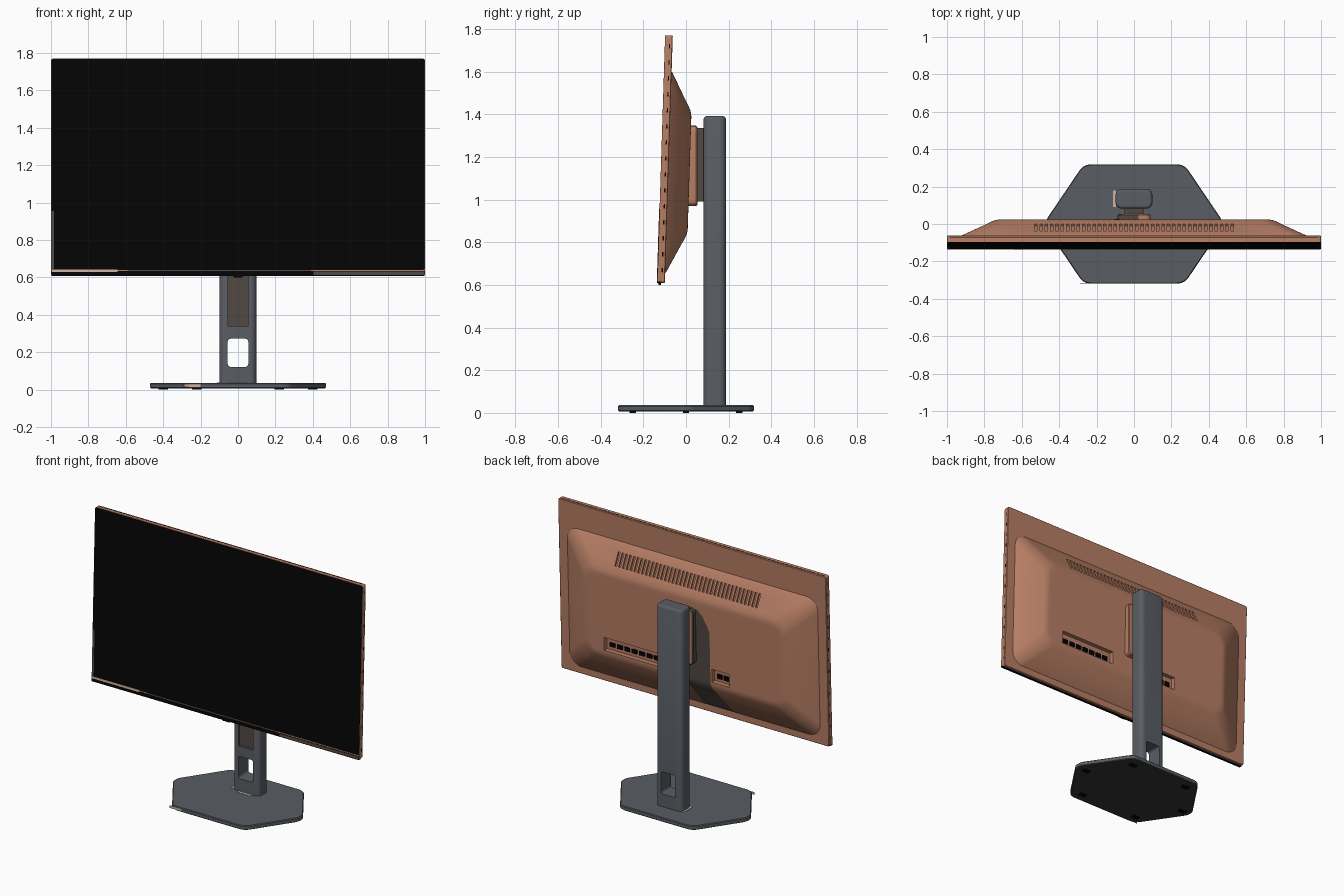
import bpy, bmesh, math
from mathutils import Vector, Matrix

if "Cube" in bpy.data.objects:
    bpy.data.objects.remove(bpy.data.objects["Cube"])


def material(name, r, g, b):
    m = bpy.data.materials.new(name)
    m.diffuse_color = (r, g, b, 1)
    m.use_nodes = True
    m.node_tree.nodes["Principled BSDF"].inputs["Base Color"].default_value = m.diffuse_color
    return m


COPPER = material("copper_plastic", 0.48, 0.212, 0.13)
GREY = material("slate_grey", 0.10, 0.11, 0.127)
BLACK = material("black", 0.0015, 0.0015, 0.0015)
DARK = material("dark_rubber", 0.036, 0.036, 0.04)
TAUPE = material("dark_taupe", 0.085, 0.066, 0.055)
PALE = material("pale_beige", 0.62, 0.45, 0.36)

I = Matrix.Identity(4)
# Panel frame: local y is depth behind the glass, local z is height above its lower edge
PANEL = Matrix.Translation((0, -0.135, 0.61)) @ Matrix.Rotation(math.radians(-1.83), 4, 'X')


def finish(name, bm, mats, mtx=I):
    bmesh.ops.transform(bm, matrix=mtx, verts=bm.verts)
    bmesh.ops.recalc_face_normals(bm, faces=bm.faces)
    me = bpy.data.meshes.new(name)
    bm.to_mesh(me)
    bm.free()
    for m in mats:
        me.materials.append(m)
    ob = bpy.data.objects.new(name, me)
    bpy.context.collection.objects.link(ob)
    return ob


def round_poly(pts, r, seg=6):
    """Closed 2D outline with circular corners."""
    pts = [Vector(p) for p in pts]
    out = []
    for i, p in enumerate(pts):
        a = (pts[i - 1] - p).normalized()
        b = (pts[(i + 1) % len(pts)] - p).normalized()
        half = a.angle(b) / 2
        c = p + (a + b).normalized() * (r / math.sin(half))
        t = r / math.tan(half)
        v0, v1 = p + a * t - c, p + b * t - c
        for k in range(seg + 1):
            out.append(c + v0.lerp(v1, k / seg).normalized() * r)
    return out


def rect(x, lo, hi, r, seg=6):
    return round_poly([(-x, lo), (x, lo), (x, hi), (-x, hi)], r, seg)


def loft(name, rings, mats, mtx=I, axis='Z'):
    """Skin a stack of (level, outline) pairs along an axis and cap both ends."""
    bm = bmesh.new()
    loops = []
    for lv, ring in rings:
        loops.append([bm.verts.new((p.x, lv, p.y) if axis == 'Y' else (p.x, p.y, lv)) for p in ring])
    n = len(loops[0])
    for a, b in zip(loops, loops[1:]):
        for i in range(n):
            j = (i + 1) % n
            bm.faces.new((a[i], a[j], b[j], b[i]))
    bm.faces.new(loops[0])
    bm.faces.new(loops[-1])
    return finish(name, bm, mats, mtx)


def boxes(name, items, mats, mtx=I):
    """One object from (centre, size) boxes."""
    bm = bmesh.new()
    for c, s in items:
        bmesh.ops.create_cube(bm, size=1, matrix=Matrix.Translation(c) @ Matrix.Diagonal((*s, 1)))
    return finish(name, bm, mats, mtx)


def cut(ob, cutter):
    cutter.hide_render = True
    mod = ob.modifiers.new("cut", 'BOOLEAN')
    mod.object = cutter
    mod.operation = 'DIFFERENCE'
    mod.solver = 'EXACT'
    bpy.context.view_layer.objects.active = ob
    bpy.ops.object.modifier_apply(modifier=mod.name)
    bpy.data.objects.remove(cutter)


def smooth(ob, deg=30):
    bpy.ops.object.select_all(action='DESELECT')
    ob.select_set(True)
    bpy.context.view_layer.objects.active = ob
    bpy.ops.object.shade_smooth_by_angle(angle=math.radians(deg))


# ---- Panel: copper frame, black glass, chin and seam
TOP = 1.161
frame = loft("panel_frame", [
    (0.001, rect(1.0, 0, TOP, 0.012, 4)),
    (0.033, rect(1.0, 0, TOP, 0.012, 4)),
    (0.036, rect(0.997, 0.003, TOP - 0.003, 0.010, 4))], [COPPER], PANEL, 'Y')
loft("screen_glass", [(0.0, rect(0.998, 0.030, TOP - 0.002, 0.010, 4)),
                      (0.003, rect(0.998, 0.030, TOP - 0.002, 0.010, 4))], [BLACK], PANEL, 'Y')
boxes("chin_bar", [((0, 0.009, 0.011), (1.996, 0.019, 0.025))], [BLACK], PANEL)
boxes("chin_sensor", [((0, 0.012, -0.004), (0.05, 0.014, 0.010))], [BLACK], PANEL)
boxes("chin_right_plate", [((0.7, -0.001, 0.012), (0.59, 0.002, 0.018)),
                           ((-0.1, -0.001, 0.027), (0.98, 0.002, 0.007))], [TAUPE], PANEL)
boxes("chin_left_plate", [((-0.82, -0.001, 0.026), (0.35, 0.002, 0.014))], [PALE], PANEL)
boxes("screen_left_edge", [((-0.990, -0.001, 0.19), (0.014, 0.002, 0.31))], [TAUPE], PANEL)
boxes("frame_top_seam", [((0, 0.024, TOP - 0.002), (1.97, 0.004, 0.005))], [BLACK], PANEL)
boxes("frame_side_slots", [((sx * 0.999, 0.022, 0.06 + 0.075 * i), (0.003, 0.006, 0.02))
                           for sx in (-1, 1) for i in range(15)], [BLACK], PANEL)

# ---- Rear housing: (depth, half width, bottom, top, corner radius)
housing = loft("rear_housing", [(d, rect(x, lo, hi, r, 8)) for d, x, lo, hi, r in (
    (0.030, 0.940, 0.043, 0.995, 0.085),
    (0.040, 0.932, 0.050, 0.987, 0.085),
    (0.107, 0.795, 0.183, 0.857, 0.085),
    (0.120, 0.771, 0.206, 0.834, 0.085),
    (0.129, 0.752, 0.226, 0.814, 0.080),
    (0.134, 0.735, 0.244, 0.796, 0.075),
    (0.135, 0.722, 0.258, 0.782, 0.070),
    (0.135, 0.705, 0.273, 0.767, 0.060))], [COPPER], PANEL, 'Y')

# Port bays recessed into the housing, with dark sockets inside
BAYS = [(0.395, 0.42), (-0.265, 0.13)]
for cx, w in BAYS:
    cut(housing, boxes("bay_cutter", [((cx, 0.135, 0.312), (w, 0.06, 0.088))], [COPPER], PANEL))
sockets = [((0.23 + 0.055 * i, 0.109, 0.305), (0.038, 0.010, 0.026)) for i in range(7)]
sockets += [((-0.24 - 0.05 * i, 0.109, 0.305), (0.034, 0.010, 0.030)) for i in range(2)]
boxes("port_sockets", sockets, [BLACK], PANEL)

# Long vent slots cut into the upper slope of the housing
SLOPE = PANEL @ Matrix.Translation((0, 0.04, 0.987)) @ Matrix.Rotation(math.atan(0.515), 4, 'X')
cut(housing, boxes("vent_cutter", [((-0.525 + 1.05 * i / 37, 0, -0.105), (0.014, 0.024, 0.090))
                                   for i in range(38)], [COPPER], SLOPE))

# Dark strip down the housing beside the column: (depth, height, outer x, inner x)
bm = bmesh.new()
rows = [[bm.verts.new((x, d + 0.002, h - 0.002)) for x in (x0, x1)] for d, h, x0, x1 in (
    (0.135, 0.740, -0.10, 0), (0.135, 0.700, -0.14, 0), (0.135, 0.640, -0.175, 0),
    (0.135, 0.600, -0.19, 0), (0.135, 0.258, -0.19, 0), (0.134, 0.244, -0.195, 0),
    (0.129, 0.226, -0.20, -0.01), (0.120, 0.206, -0.21, -0.015),
    (0.107, 0.183, -0.225, -0.02), (0.042, 0.053, -0.30, -0.08))]
for a, b in zip(rows, rows[1:]):
    bm.faces.new((a[0], a[1], b[1], b[0]))
strip = finish("housing_dark_strip", bm, [TAUPE], PANEL)
if strip.data.polygons[0].normal.y < 0:
    strip.data.flip_normals()

# ---- Mount between panel and stand, dark on one side
mount = loft("mount_plate", [
    (0.000, rect(0.088, 0.970, 1.345, 0.025)),
    (0.048, rect(0.088, 0.970, 1.345, 0.025)),
    (0.054, rect(0.082, 0.976, 1.339, 0.019))], [COPPER, TAUPE], I, 'Y')
for f in mount.data.polygons:
    f.material_index = 1 if f.center.x < -0.04 else 0
boxes("mount_top_cover", [((-0.02, 0.024, 1.3455), (0.09, 0.046, 0.002))], [TAUPE])
boxes("mount_bracket", [((0, 0.074, 1.163), (0.10, 0.052, 0.345))], [TAUPE])

# ---- Column with a front channel and a cable hole
column = loft("stand_column", [(z, rect(0.098 - i, 0.082 + i, 0.188 - i, 0.032 - i)) for z, i in (
    (0.030, 0), (1.376, 0), (1.384, 0.003), (1.389, 0.007), (1.391, 0.012), (1.391, 0.018))], [GREY])
cut(column, boxes("channel_cutter", [((0, 0.082, 0.84), (0.11, 0.03, 1.0))], [GREY]))
hole = rect(0.055, 0.122, 0.272, 0.016)
cut(column, loft("hole_cutter", [(0.0, hole), (0.3, hole)], [GREY], I, 'Y'))
boxes("channel_lining", [((0, 0.098, 0.84), (0.108, 0.008, 0.998))], [TAUPE])

# ---- Hexagonal base with a dark underside, pale trim and six feet
HEX = [(0.27, 0.318), (-0.27, 0.318), (-0.485, 0), (-0.27, -0.318), (0.27, -0.318), (0.485, 0)]
base = loft("stand_base", [(z, round_poly([(x * k, y * k) for x, y in HEX], 0.07 * k)) for z, k in (
    (0.007, 0.988), (0.011, 1), (0.031, 1), (0.036, 0.988))], [GREY, DARK])
for f in base.data.polygons:
    f.material_index = 1 if f.normal.z < -0.9 else 0
boxes("base_trim", [((-0.104, 0.135, 0.0365), (0.014, 0.09, 0.003)),
                    ((0, 0.075, 0.0365), (0.10, 0.022, 0.003)),
                    ((-0.245, -0.3175, 0.021), (0.09, 0.003, 0.016))], [PALE])
feet = [((x, y, 0.004), (0.05, 0.03, 0.008)) for x in (-0.22, 0.22) for y in (-0.25, 0.25)]
feet += [((x, 0, 0.004), (0.05, 0.03, 0.008)) for x in (-0.4, 0.4)]
boxes("base_feet", feet, [BLACK])

for ob in (frame, housing, mount, column, base):
    smooth(ob)
